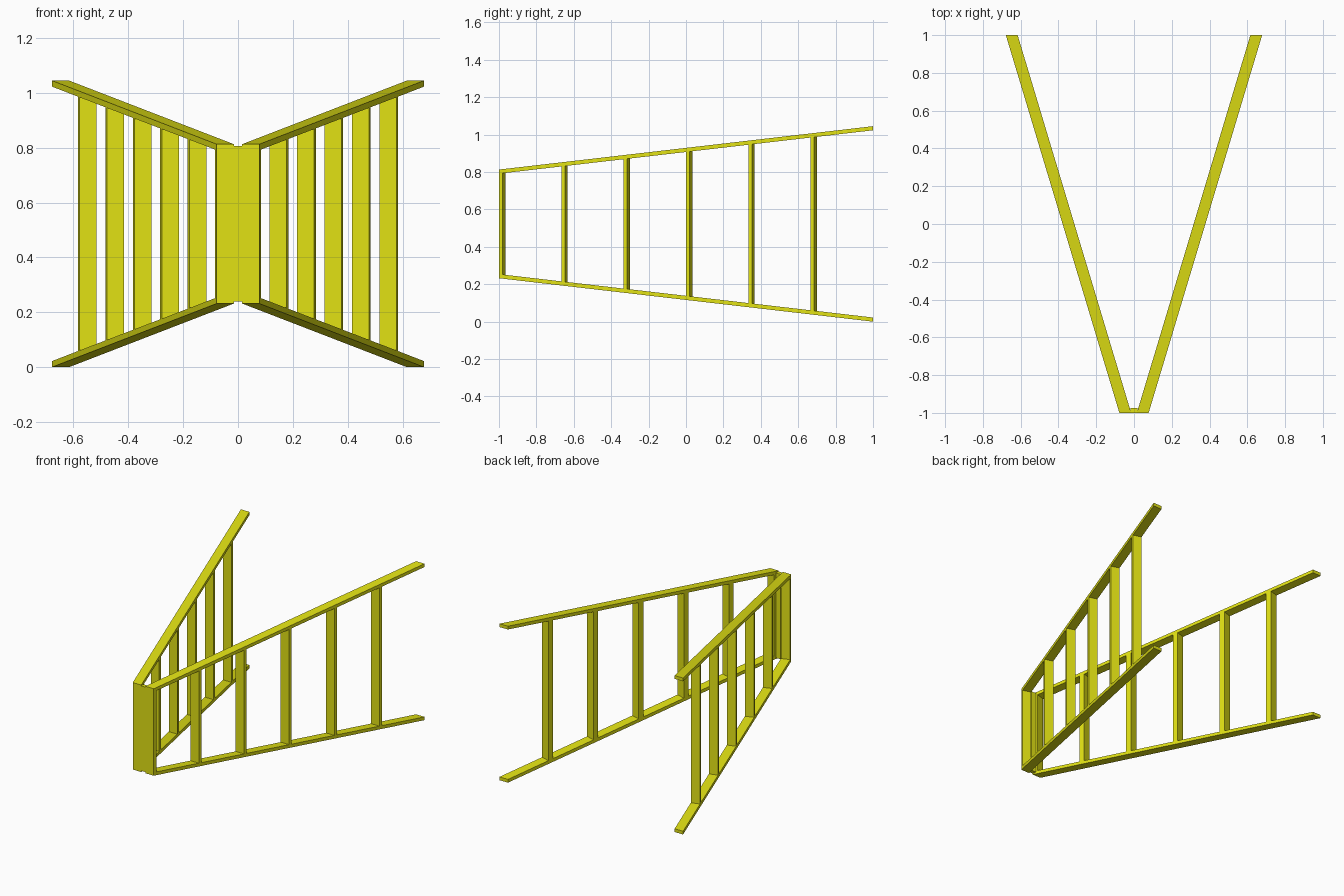
import bpy

if "Cube" in bpy.data.objects:
    bpy.data.objects.remove(bpy.data.objects["Cube"])

yellow = bpy.data.materials.new("yellow_paint")
yellow.diffuse_color = (0.76, 0.76, 0.007, 1)
yellow.use_nodes = True
yellow.node_tree.nodes["Principled BSDF"].inputs["Base Color"].default_value = yellow.diffuse_color

SLOPE = 0.3005          # outward splay of each wing
T = 0.022               # rail thickness
MID = 0.5225            # height of the symmetry plane


def inner(y):
    return 0.015 + SLOPE * (y + 1)


def outer(y):
    return inner(y) + 0.0625


def low(y):             # underside of the lower rail
    return 0.232 * (1 - y) / 2


def lower_top(y):
    return low(y) + T


def upper_under(y):
    return 2 * MID - lower_top(y)


def upper_top(y):
    return 2 * MID - low(y)


def prism(name, plan, z0, z1, mirror=True):
    """Extrude a counter-clockwise plan outline between two sloped heights."""
    n = len(plan)
    verts = [(x, y, z0(y)) for x, y in plan] + [(x, y, z1(y)) for x, y in plan]
    faces = [tuple(reversed(range(n))), tuple(range(n, 2 * n))]
    faces += [(i, (i + 1) % n, n + (i + 1) % n, n + i) for i in range(n)]
    mesh = bpy.data.meshes.new(name)
    mesh.from_pydata(verts, [], faces)
    mesh.materials.append(yellow)
    obj = bpy.data.objects.new(name, mesh)
    bpy.context.collection.objects.link(obj)
    if mirror:
        mod = obj.modifiers.new("mirror", 'MIRROR')
        mod.use_mirror_merge = False
    return obj


# Splayed upper and lower rails, ends cut square to the front
rail = [(inner(-1), -1), (outer(-1), -1), (outer(1), 1), (inner(1), 1)]
prism("lower_rail", rail, low, lower_top)
prism("upper_rail", rail, upper_under, upper_top)

# Upright slats: flat front, slightly slanted back
for i in range(6):
    y = -1 + i / 3
    yo, yi = y + 0.019, y + 0.034
    plan = [(inner(y), y), (outer(y), y), (outer(yo), yo), (inner(yi), yi)]
    prism(f"slat_{i + 1}", plan, lower_top, upper_under)

# Narrow strip joining the two wings at the front
strip = [(-0.018, -1), (0.018, -1), (0.018, -0.973), (-0.018, -0.973)]
prism("front_joining_strip", strip, lambda y: 0.24, lambda y: 0.807, mirror=False)
